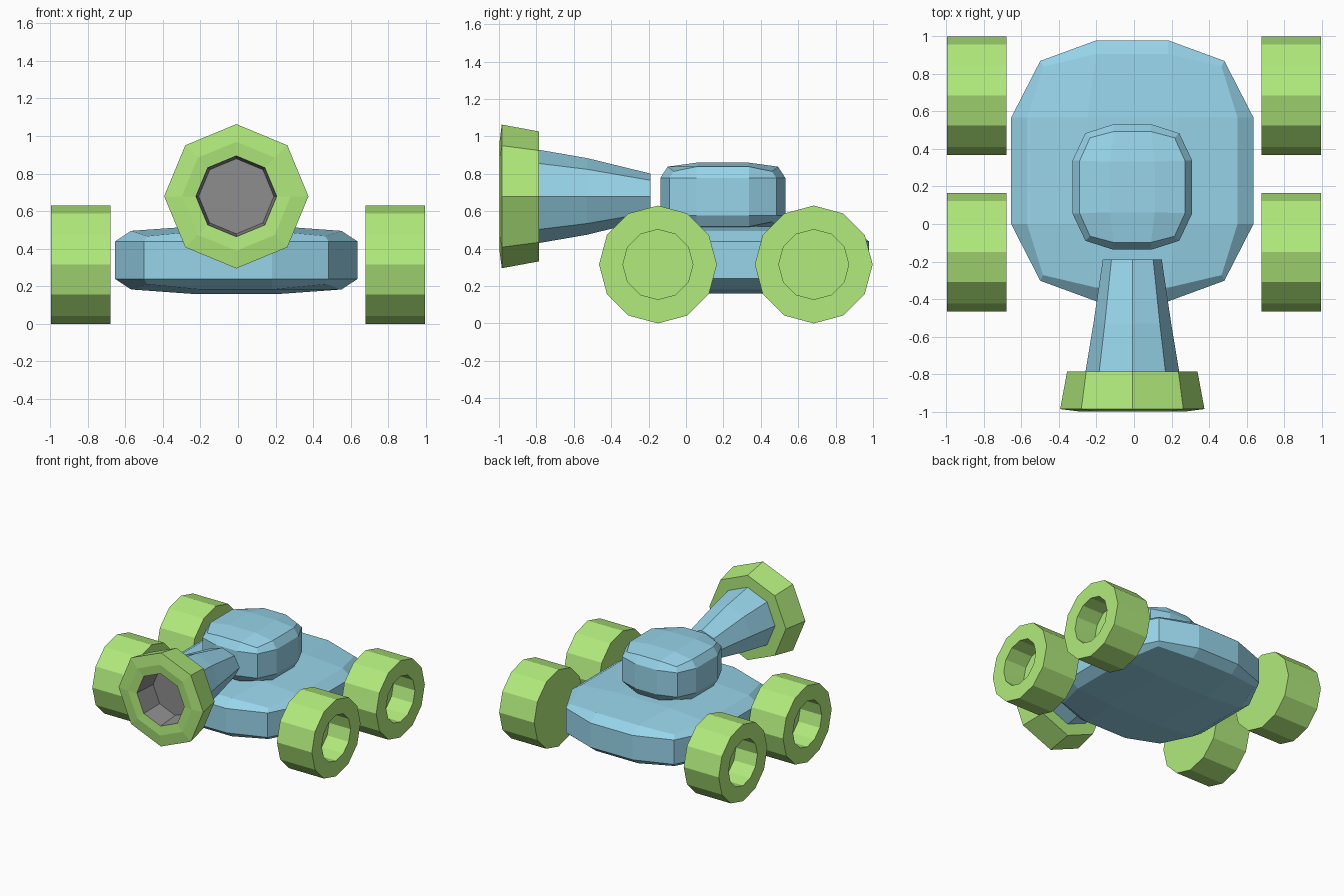
import bpy, bmesh
from math import cos, sin, pi
from itertools import product

if "Cube" in bpy.data.objects:
    bpy.data.objects.remove(bpy.data.objects["Cube"])


def material(name, rgb):
    m = bpy.data.materials.new(name)
    m.diffuse_color = (*rgb, 1)
    m.use_nodes = True
    m.node_tree.nodes["Principled BSDF"].inputs["Base Color"].default_value = m.diffuse_color
    return m


BLUE = material("blue_paint", (0.31, 0.66, 0.82))
GREEN = material("green_paint", (0.44, 0.83, 0.20))
DARK = material("dark_bore", (0.27, 0.27, 0.27))
MID = -0.009


def finish(name, bm, mat, fix_normals=True):
    if fix_normals:
        bmesh.ops.recalc_face_normals(bm, faces=bm.faces)
    me = bpy.data.meshes.new(name)
    bm.to_mesh(me)
    bm.free()
    me.materials.append(mat)
    ob = bpy.data.objects.new(name, me)
    bpy.context.collection.objects.link(ob)
    return ob


def soft_block(name, centre, half, mat):
    """Box with a 3x3 grid on each side; 'half' gives the half extents of a
    vertex by the set of axes on which it sits at the outside."""
    bm = bmesh.new()
    grid = {}
    for idx in product(range(4), repeat=3):
        key = "".join(a for a, i in zip("xyz", idx) if i in (0, 3))
        if key:
            grid[idx] = bm.verts.new([c + (h if i > 1 else -h)
                                      for c, h, i in zip(centre, half[key], idx)])
    for axis, side, u, v in product(range(3), (0, 3), range(3), range(3)):
        quad = []
        for a, b in ((u, v), (u + 1, v), (u + 1, v + 1), (u, v + 1)):
            idx = [a, b]
            idx.insert(axis, side)
            quad.append(grid[tuple(idx)])
        bm.faces.new(quad)
    return finish(name, bm, mat)


def lathe(name, profile, n, place, mat, cap_start=True, cap_end=True, fix=True):
    """Rings of n points from (radius_a, radius_b, distance), set by 'place'."""
    bm = bmesh.new()
    rings = [[bm.verts.new(place(ra * cos(2 * pi * k / n), rb * sin(2 * pi * k / n), d))
              for k in range(n)] for ra, rb, d in profile]
    for r, s in zip(rings, rings[1:]):
        for k in range(n):
            bm.faces.new((r[k], r[(k + 1) % n], s[(k + 1) % n], s[k]))
    if cap_start:
        bm.faces.new(rings[0][::-1])
    if cap_end:
        bm.faces.new(rings[-1])
    return finish(name, bm, mat, fix)


# Hull and turret
soft_block("hull", (MID, 0.283, 0.339), {
    "xyz": (0.475, 0.555, 0.128), "xy": (0.49, 0.585, 0.10),
    "xz": (0.56, 0.283, 0.156), "yz": (0.19, 0.622, 0.156),
    "x": (0.645, 0.283, 0.10), "y": (0.19, 0.695, 0.10),
    "z": (0.24, 0.283, 0.179)}, BLUE)
soft_block("turret", (MID, 0.197, 0.678), {
    "xyz": (0.225, 0.262, 0.135), "xy": (0.25, 0.286, 0.10),
    "xz": (0.28, 0.14, 0.16), "yz": (0.10, 0.295, 0.16),
    "x": (0.319, 0.14, 0.10), "y": (0.10, 0.334, 0.10),
    "z": (0.12, 0.135, 0.182)}, BLUE)

# Wheels: hub recess on the outer side
for side, s in (("left", -1), ("right", 1)):
    for end, y in (("front", -0.15), ("back", 0.683)):
        lathe(f"{end}_{side}_wheel",
              [(r, r, d) for r, d in ((0.315, 0.678), (0.315, 0.995),
                                      (0.187, 0.995), (0.187, 0.80))],
              12, lambda a, b, d: (s * d, y + a, 0.315 + b), GREEN)


# Gun: flared barrel, muzzle ring and dark bore along -y
def gun(a, b, d):
    return (MID + a, -d, 0.679 + b)


lathe("barrel", [(0.157, 0.122, 0.19), (0.207, 0.205, 0.53), (0.25, 0.25, 0.79)],
      8, gun, BLUE, cap_end=False)
lathe("muzzle", [(r, r, d) for r, d in ((0.24, 0.785), (0.347, 0.785), (0.384, 0.985),
                                        (0.29, 0.997), (0.215, 0.99))],
      8, gun, GREEN, cap_start=False, cap_end=False)
lathe("bore", [(r, r, d) for r, d in ((0.215, 0.99), (0.20, 0.80))],
      8, gun, DARK, cap_start=False, fix=False)
